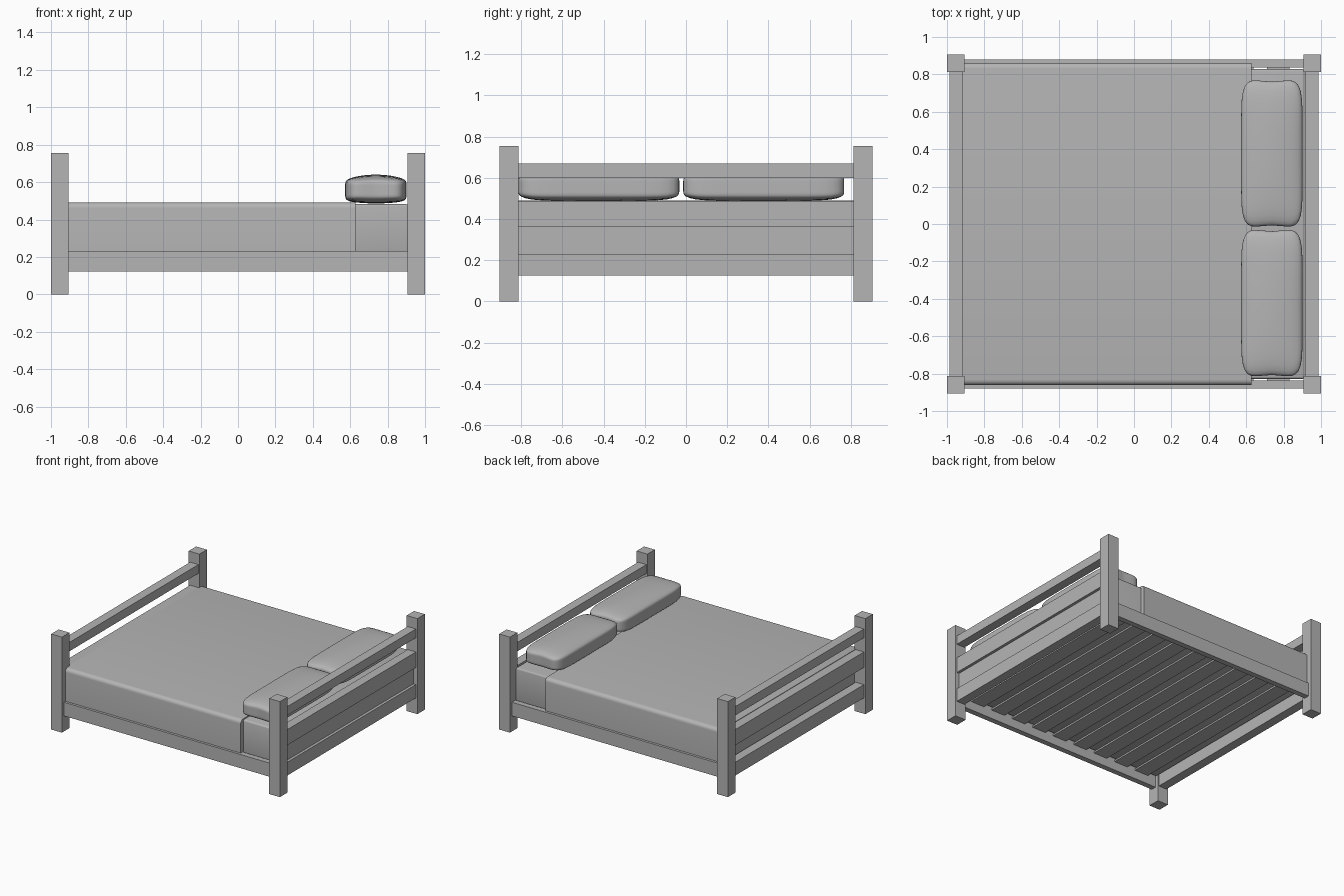
import bpy, bmesh, math
from mathutils import Vector

if "Cube" in bpy.data.objects:
    bpy.data.objects.remove(bpy.data.objects["Cube"])

# Shared mid grey
grey = bpy.data.materials.new("mid_grey")
grey.diffuse_color = (0.46, 0.46, 0.46, 1)
grey.use_nodes = True
grey.node_tree.nodes["Principled BSDF"].inputs["Base Color"].default_value = grey.diffuse_color


def finish(name, bm, smooth=False):
    bmesh.ops.recalc_face_normals(bm, faces=bm.faces)
    me = bpy.data.meshes.new(name)
    bm.to_mesh(me)
    bm.free()
    me.materials.append(grey)
    ob = bpy.data.objects.new(name, me)
    bpy.context.collection.objects.link(ob)
    if smooth:
        for o in bpy.context.selected_objects:
            o.select_set(False)
        ob.select_set(True)
        bpy.context.view_layer.objects.active = ob
        bpy.ops.object.shade_smooth_by_angle(angle=math.radians(40))
    return ob


def box(name, x, y, z, bevel=0.0):
    bm = bmesh.new()
    bmesh.ops.create_cube(bm, size=1)
    for v in bm.verts:
        v.co = Vector([(r[0] + r[1]) / 2 + c * (r[1] - r[0])
                       for c, r in zip(v.co, (x, y, z))])
    if bevel:
        bmesh.ops.bevel(bm, geom=bm.edges[:], offset=bevel, segments=3,
                        profile=0.5, affect='EDGES')
    return finish(name, bm, bevel > 0)


def span(s, a, b):
    return tuple(sorted((s * a, s * b)))


# Corner posts and long side rails
for sy, side in ((-1, "front"), (1, "back")):
    for sx, end in ((-1, "foot"), (1, "head")):
        box(f"{side}_{end}_post", span(sx, 0.906, 1.0), span(sy, 0.812, 0.905), (0, 0.755))
    box(f"{side}_side_rail", (-0.91, 0.91), span(sy, 0.837, 0.88), (0.123, 0.231))

# Three crossbars at each end
for sx, end in ((-1, "foot"), (1, "head")):
    for part, z in (("lower", (0.125, 0.23)), ("middle", (0.365, 0.488)), ("top", (0.60, 0.67))):
        box(f"{end}_{part}_rail", span(sx, 0.915, 0.987), (-0.82, 0.82), z)

# Infill board between the head rails
box("head_infill_board", (0.915, 0.965), (-0.82, 0.82), (0.228, 0.367))

# Slats under the mattress
for i in range(9):
    x = (i - 4) * 0.193
    box(f"slat_{i + 1}", (x - 0.06, x + 0.06), (-0.845, 0.845), (0.192, 0.205))

# Mattress
box("mattress", (-0.905, 0.912), (-0.828, 0.828), (0.205, 0.482), 0.012)

# Blanket: rounded upside-down U swept along the bed
def arch(half, top, radius):
    pts = [(-half, 0.232)]
    for s, start in ((-1, 180), (1, 90)):
        for k in range(7):
            a = math.radians(start - 15 * k)
            pts.append((s * (half - radius) + radius * math.cos(a),
                        top - radius + radius * math.sin(a)))
    return pts + [(half, 0.232)]


bm = bmesh.new()
outline = arch(0.862, 0.491, 0.03) + arch(0.827, 0.478, 0.015)[::-1]
ends = [[bm.verts.new((x, y, z)) for y, z in outline] for x in (-0.914, 0.627)]
n = len(outline)
for i in range(n):
    j = (i + 1) % n
    bm.faces.new((ends[0][i], ends[0][j], ends[1][j], ends[1][i]))
half = n // 2
for e in ends:
    for i in range(half - 1):
        bm.faces.new((e[i], e[i + 1], e[n - 2 - i], e[n - 1 - i]))
finish("blanket", bm, True)


# Pillows: rounded box, domed on top, pinched toward its short ends
def pillow(name, cx, cy):
    bm = bmesh.new()
    bmesh.ops.create_cube(bm, size=2)
    bmesh.ops.subdivide_edges(bm, edges=bm.edges[:], cuts=15, use_grid_fill=True)
    for v in bm.verts:
        u = v.co.copy()
        x, y, z = u / sum(abs(c) ** 8 for c in u) ** (1 / 8)
        dome = (1 - x * x) * (1 - 0.6 * y * y)
        h = (0.055 + 0.025 * dome) if z > 0 else (0.062 + 0.012 * dome)
        pinch = 1 - 0.10 * y ** 8
        dent = 1 - 0.03 * (1 - min(1, abs(x))) * abs(y) ** 6
        v.co = Vector((cx + 0.164 * x * pinch,
                       cy + 0.396 * y * dent,
                       0.560 + h * z * (1 - 0.12 * y ** 8)))
    finish(name, bm, True)


pillow("front_pillow", 0.737, -0.423)
pillow("back_pillow", 0.737, 0.377)
